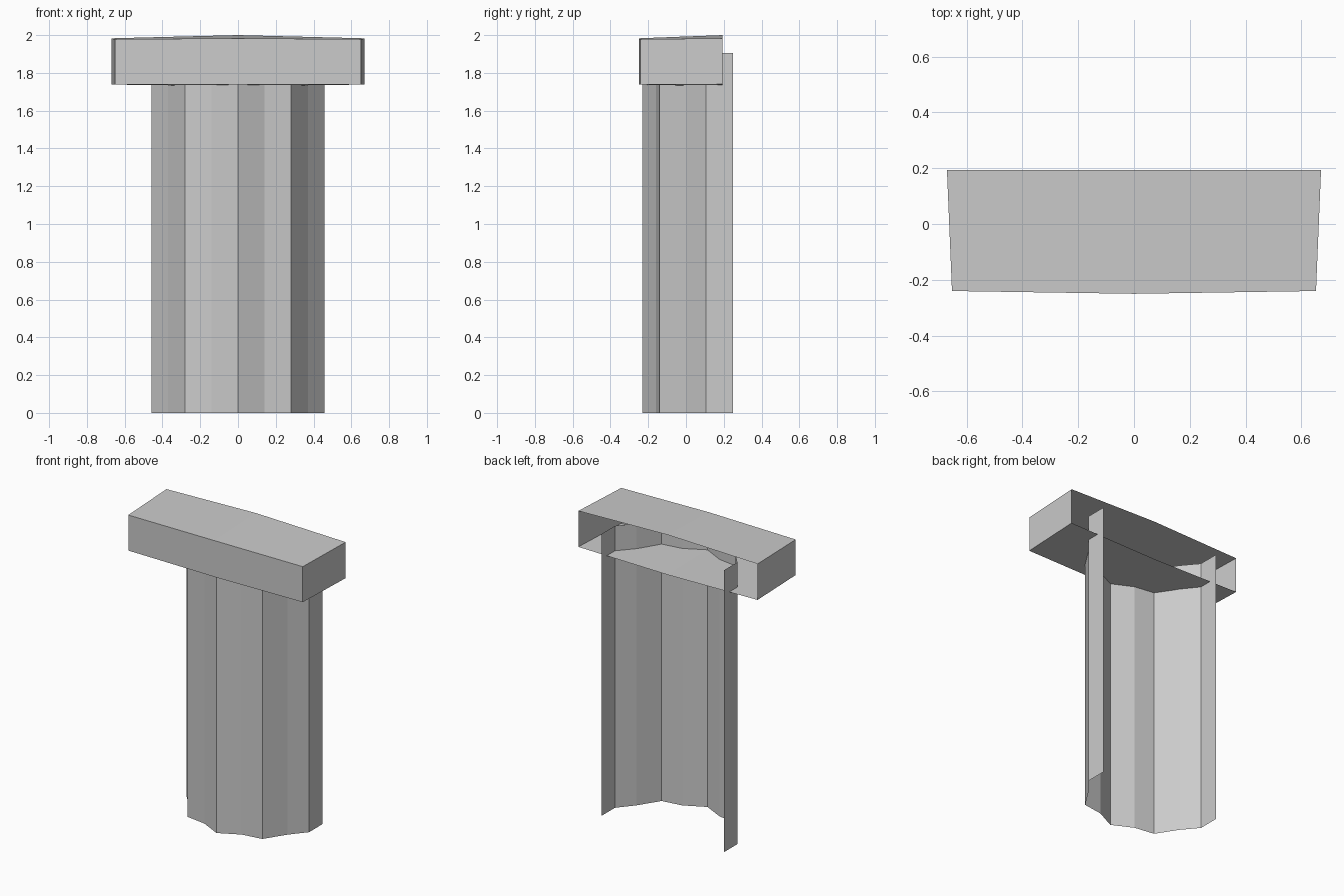
import bpy

if "Cube" in bpy.data.objects:
    bpy.data.objects.remove(bpy.data.objects["Cube"])


def make_object(name, verts, faces):
    mesh = bpy.data.meshes.new(name)
    mesh.from_pydata(verts, [], faces)
    mesh.update()
    obj = bpy.data.objects.new(name, mesh)
    bpy.context.collection.objects.link(obj)
    return obj


def mirrored(half):
    """Complete a right-hand profile that starts on x = 0."""
    return [(-p[0], *p[1:]) for p in reversed(half[1:])] + half


# Curtain: one folded sheet hanging from inside the pelmet to the floor
fold = mirrored([(0, -0.23), (0.14, -0.16), (0.28, -0.14),
                 (0.37, 0.0), (0.458, 0.105), (0.458, 0.25)])
n = len(fold)
make_object("curtain",
            [(x, y, z) for z in (0, 1.905) for x, y in fold],
            [(i, i + 1, n + i + 1, n + i) for i in range(n - 1)])

# Pelmet: slightly bowed box, open at the back (x, y, bottom z, top z)
rim = mirrored([(0, -0.25, 1.738, 1.983), (0.652, -0.24, 1.738, 1.978),
                (0.67, 0.193, 1.74, 1.983)])
rim.append((0, 0.193, 1.73, 2.0))
m = len(rim)
verts = [(x, y, lo) for x, y, lo, hi in rim] + [(x, y, hi) for x, y, lo, hi in rim]
# Front and end walls
faces = [(i, i + 1, m + i + 1, m + i) for i in range(4)]
# Top and bottom boards, each in two halves
faces += [(m, m + 1, m + 2, m + 5), (m + 2, m + 3, m + 4, m + 5),
          (5, 2, 1, 0), (5, 4, 3, 2)]
make_object("pelmet", verts, faces)
